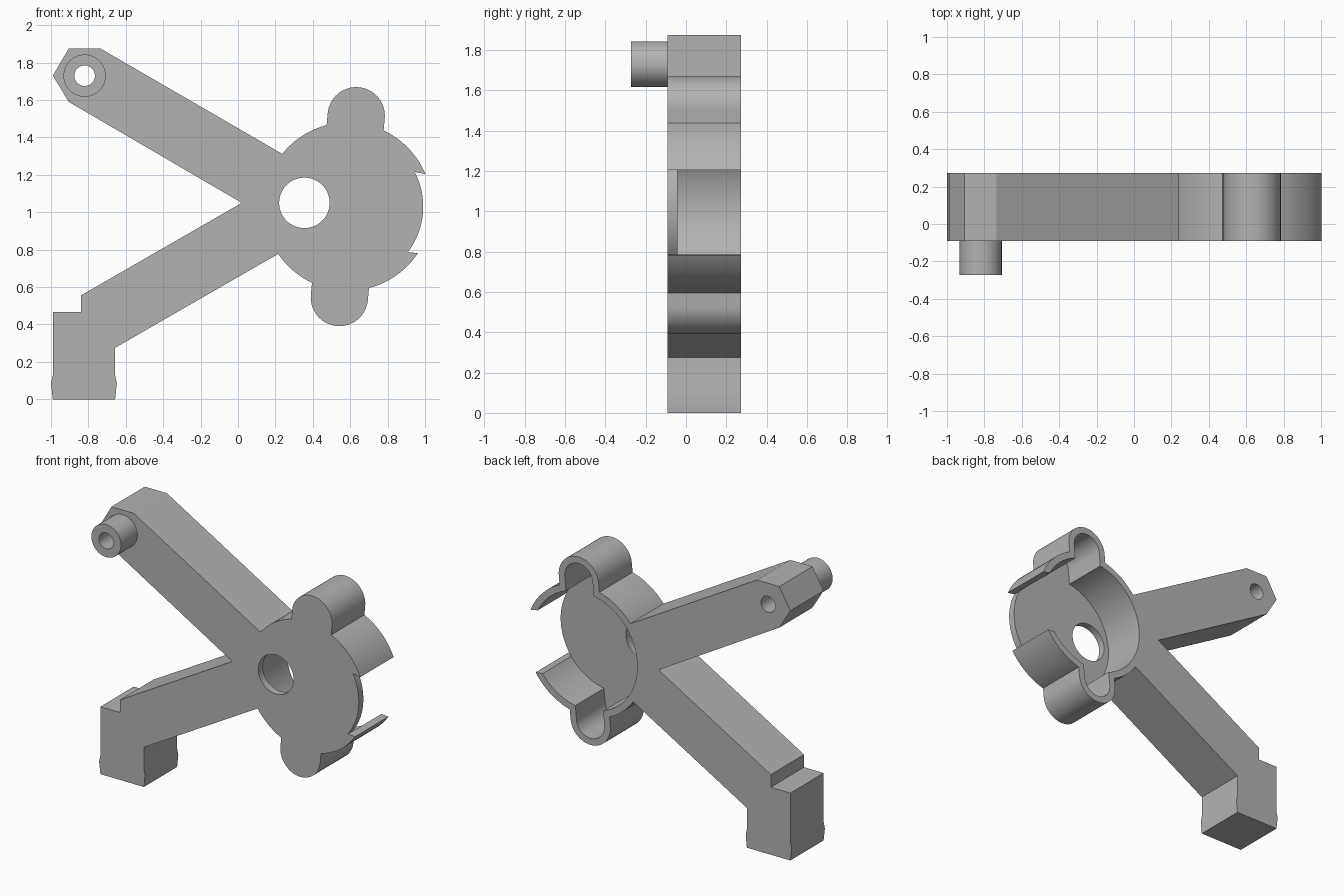
import bpy, bmesh
from math import cos, sin, radians, pi

cube = bpy.data.objects.get("Cube")
if cube:
    bpy.data.objects.remove(cube, do_unlink=True)

grey = bpy.data.materials.new("grey plastic")
grey.use_nodes = True
grey.diffuse_color = (0.45, 0.45, 0.45, 1)
grey.node_tree.nodes["Principled BSDF"].inputs["Base Color"].default_value = grey.diffuse_color

FRONT, BACK, PIN_END, FLOOR = -0.092, 0.272, -0.272, -0.042
CUP, R_OUT, R_IN = (0.587, 1.03), 0.45, 0.403
LOBE_DIST, LOBE_R, WALL = 0.488, 0.153, 0.046
PIN = (-0.82, 1.73)


def arc(center, r, a0, a1, n):
    """Points on an arc in the x-z plane, angles in degrees."""
    angles = [radians(a0 + (a1 - a0) * i / n) for i in range(n + 1)]
    return [(center[0] + r * cos(a), center[1] + r * sin(a)) for a in angles]


def circle(center, r, n=64):
    return arc(center, r, 0, 360, n)[:-1]


def slot(angle, r):
    """Round-ended slot running outward from the cup centre."""
    a = radians(angle)
    end = (CUP[0] + LOBE_DIST * cos(a), CUP[1] + LOBE_DIST * sin(a))
    side = (r * sin(a), -r * cos(a))
    base = [(CUP[0] - side[0], CUP[1] - side[1]), (CUP[0] + side[0], CUP[1] + side[1])]
    return arc(end, r, angle - 90, angle + 90, 32) + base


def prism(name, points, y0, y1):
    """Extrude an x-z outline from y0 to y1."""
    bm = bmesh.new()
    face = bm.faces.new([bm.verts.new((x, y0, z)) for x, z in points])
    new = bmesh.ops.extrude_face_region(bm, geom=[face])["geom"]
    bmesh.ops.translate(bm, vec=(0, y1 - y0, 0),
                        verts=[v for v in new if isinstance(v, bmesh.types.BMVert)])
    bmesh.ops.recalc_face_normals(bm, faces=bm.faces)
    mesh = bpy.data.meshes.new(name)
    bm.to_mesh(mesh)
    bm.free()
    mesh.materials.append(grey)
    ob = bpy.data.objects.new(name, mesh)
    bpy.context.collection.objects.link(ob)
    return ob


def select(ob):
    bpy.ops.object.select_all(action="DESELECT")
    ob.select_set(True)
    bpy.context.view_layer.objects.active = ob


def combine(target, other, operation):
    """Apply a boolean and discard the second solid."""
    select(target)
    mod = target.modifiers.new("boolean", "BOOLEAN")
    mod.object, mod.operation, mod.solver = other, operation, "EXACT"
    bpy.ops.object.modifier_apply(modifier=mod.name)
    bpy.data.objects.remove(other, do_unlink=True)


# Forked arms with the hexagonal tip and the square foot
arm_outline = [
    (-0.99, 1.73), (-0.905, 1.875), (-0.735, 1.875), (0.24, 1.31), (0.4, 1.05),
    (0.22, 0.78), (-0.657, 0.275), (-0.657, 0.13), (-0.648, 0.085), (-0.657, 0),
    (-0.99, 0), (-1.0, 0.085), (-0.99, 0.13), (-0.99, 0.467), (-0.84, 0.467),
    (-0.84, 0.555), (0.02, 1.05), (-0.905, 1.59)]
bracket = prism("forked_bracket", arm_outline, FRONT, BACK)

# Round cup with two opposite lobes
combine(bracket, prism("cup", circle(CUP, R_OUT, 96), FRONT, BACK), "UNION")
lobe_angles = (84.7, 264.7)
for angle in lobe_angles:
    combine(bracket, prism("lobe", slot(angle, LOBE_R), FRONT, BACK), "UNION")

# Hollow the cup and lobes from the back, leaving a thin front plate
combine(bracket, prism("cavity", circle(CUP, R_IN + 0.001, 96), FLOOR, BACK + 0.1), "DIFFERENCE")
for angle in lobe_angles:
    combine(bracket, prism("lobe_cavity", slot(angle, LOBE_R - WALL), FLOOR, BACK + 0.1), "DIFFERENCE")

# Opening in the cup rim, with slanted ends
gap = arc(CUP, R_IN, -37.2, 27.3, 32) + arc(CUP, 0.51, 18.5, -30, 16)
combine(bracket, prism("rim_gap", gap, FRONT - 0.1, BACK + 0.1), "DIFFERENCE")

# Shaft hole through the front plate
combine(bracket, prism("shaft_hole", circle((0.355, 1.05), 0.135), FRONT - 0.1, FLOOR + 0.1), "DIFFERENCE")

# Hollow pin at the arm tip, bored right through
pin = prism("hollow_pin", circle(PIN, 0.113), PIN_END, FRONT + 0.01)
for part in (bracket, pin):
    combine(part, prism("bore", circle(PIN, 0.055, 48), PIN_END - 0.1, BACK + 0.1), "DIFFERENCE")

for part in (bracket, pin):
    select(part)
    bpy.ops.object.shade_smooth_by_angle(angle=pi / 9)
